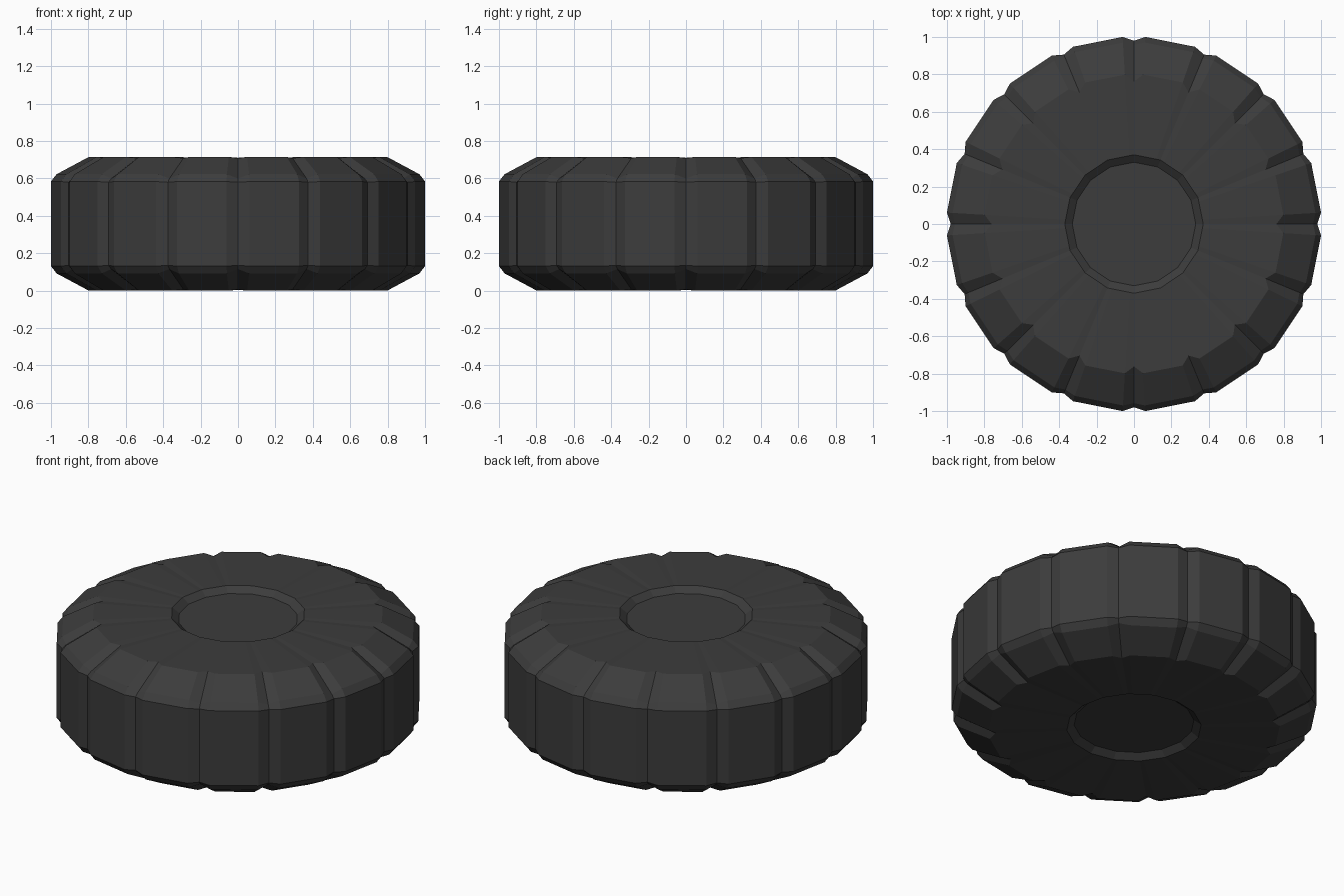
import bpy, bmesh
from math import cos, sin, radians

cube = bpy.data.objects.get("Cube")
if cube:
    bpy.data.objects.remove(cube)

SECTORS = 16
STEP = 360 / SECTORS
HALF_GROOVE = 3.5      # degrees from groove centre to tread block edge
MID_Z = 0.357

# Half profiles from hub to tread: (radius, height above the middle)
BLOCK = [(0.33, 0.322), (0.37, 0.353), (0.80, 0.357), (0.972, 0.265), (1.002, 0.226)]
GROOVE = [(0.33, 0.322), (0.37, 0.353), (0.762, 0.351), (0.958, 0.242), (0.98, 0.222)]
HUB_RINGS = 2          # these rings are plain sixteen-sided polygons


def full_profile(half):
    return half + [(r, -z) for r, z in reversed(half)]


def polygon_radius(radius):
    """Radius of a straight polygon side at the block edge angle."""
    return radius * cos(radians(STEP / 2)) / cos(radians(STEP / 2 - HALF_GROOVE))


def add_column(bm, profile, angle, on_side):
    column = []
    for i, (r, z) in enumerate(profile):
        hub = i < HUB_RINGS or i >= len(profile) - HUB_RINGS
        if hub and on_side:
            r = polygon_radius(r)
        a = radians(angle)
        column.append(bm.verts.new((r * cos(a), r * sin(a), MID_Z + z)))
    return column


# Tyre: each sector has a V groove between two block edges
bm = bmesh.new()
columns = []
for s in range(SECTORS):
    centre = s * STEP
    columns.append(add_column(bm, full_profile(BLOCK), centre - HALF_GROOVE, True))
    columns.append(add_column(bm, full_profile(GROOVE), centre, False))
    columns.append(add_column(bm, full_profile(BLOCK), centre + HALF_GROOVE, True))

for i, a in enumerate(columns):
    b = columns[(i + 1) % len(columns)]
    for j in range(len(a) - 1):
        bm.faces.new((a[j], a[j + 1], b[j + 1], b[j]))

# Recessed hub floors on both sides
bm.faces.new([c[0] for c in columns])
bm.faces.new([c[-1] for c in reversed(columns)])
bmesh.ops.recalc_face_normals(bm, faces=bm.faces)

mesh = bpy.data.meshes.new("tyre")
bm.to_mesh(mesh)
bm.free()
tyre = bpy.data.objects.new("tyre", mesh)
bpy.context.collection.objects.link(tyre)

# Dark rubber
rubber = bpy.data.materials.new("dark_rubber")
rubber.use_nodes = True
colour = (0.045, 0.045, 0.045, 1)
rubber.diffuse_color = colour
rubber.node_tree.nodes["Principled BSDF"].inputs["Base Color"].default_value = colour
mesh.materials.append(rubber)
